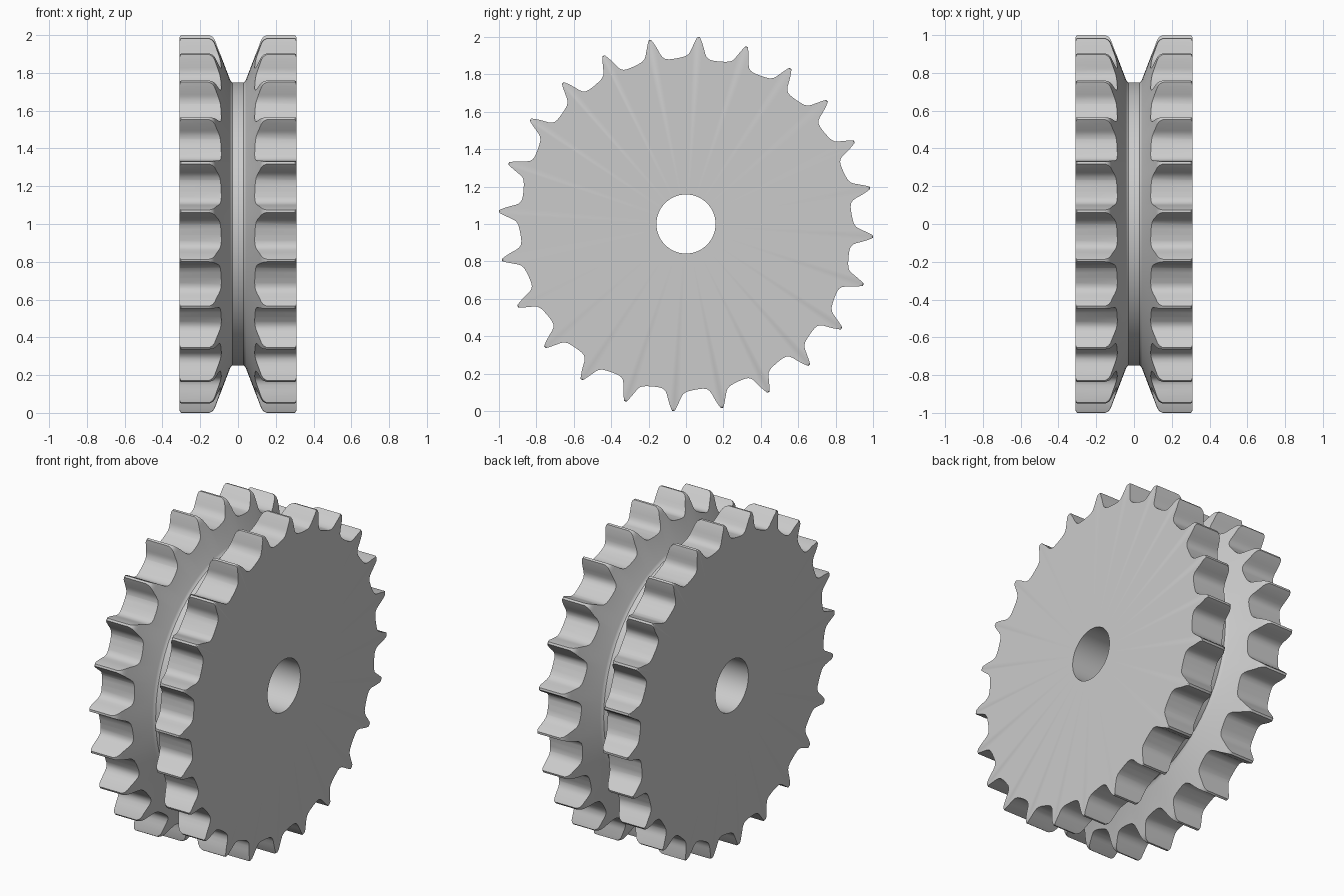
import bpy, bmesh
from math import sin, cos, radians, pi
from mathutils import Matrix, Vector

if "Cube" in bpy.data.objects:
    bpy.data.objects.remove(bpy.data.objects["Cube"])

TEETH = 24
PITCH = 360 / TEETH
FIRST_TIP = 3.9
HALF_WIDTH = 0.31
BORE = 0.158

steel = bpy.data.materials.new("plain_grey_steel")
steel.use_nodes = True
GREY = (0.6, 0.6, 0.6, 1)
steel.diffuse_color = GREY
steel.node_tree.nodes["Principled BSDF"].inputs["Base Color"].default_value = GREY


def make_object(name, bm):
    bmesh.ops.recalc_face_normals(bm, faces=bm.faces)
    mesh = bpy.data.meshes.new(name)
    bm.to_mesh(mesh)
    bm.free()
    mesh.materials.append(steel)
    obj = bpy.data.objects.new(name, mesh)
    bpy.context.collection.objects.link(obj)
    return obj


def revolve(name, profile, steps):
    """Turn a closed (x, radius) outline around the x axis."""
    bm = bmesh.new()
    rings = [[bm.verts.new((x, r * sin(2 * pi * i / steps), 1 + r * cos(2 * pi * i / steps)))
              for x, r in profile] for i in range(steps)]
    n = len(profile)
    for i in range(steps):
        a, b = rings[i], rings[(i + 1) % steps]
        for j in range(n):
            k = (j + 1) % n
            bm.faces.new((a[j], a[k], b[k], b[j]))
    return make_object(name, bm)


# Turned body: two flanges, V groove with a narrow flat floor, centre bore
half = [(0.0, 0.75), (0.03, 0.75), (0.037, 0.755), (0.043, 0.766),
        (0.117, 0.96), (0.124, 0.978), (0.134, 0.992), (0.15, 1.001), (0.165, 1.004),
        (HALF_WIDTH - 0.012, 1.004), (HALF_WIDTH - 0.004, 0.998), (HALF_WIDTH, 0.986)]
outline = [(-x, r) for x, r in reversed(half[1:])] + half
outline += [(HALF_WIDTH, BORE), (-HALF_WIDTH, BORE)]
sprocket = revolve("double_sprocket", outline, 192)

# Tooth outline for one pitch: degrees past the tip, radius
tooth = [(0.35, 1.002), (0.8, 0.987), (1.4, 0.965), (2.0, 0.94), (2.5, 0.917),
         (3.1, 0.9), (4.0, 0.889), (5.2, 0.885), (7.2, 0.886), (9.4, 0.891),
         (11.0, 0.898), (12.0, 0.909), (12.7, 0.928), (13.3, 0.952),
         (14.1, 0.984), (14.6, 1.002)]
bm = bmesh.new()
ring = []
for t in range(TEETH):
    for deg, r in tooth:
        a = radians(FIRST_TIP + t * PITCH + deg)
        ring.append(bm.verts.new((-0.5, r * sin(a), 1 + r * cos(a))))
cap = bm.faces.new(ring)
new = bmesh.ops.extrude_face_region(bm, geom=[cap])["geom"]
bmesh.ops.translate(bm, vec=(1, 0, 0), verts=[v for v in new if isinstance(v, bmesh.types.BMVert)])
cutter = make_object("tooth_cutter", bm)
cutter.hide_render = True

# Keep only what lies inside the toothed outline
mod = sprocket.modifiers.new("teeth", 'BOOLEAN')
mod.operation = 'INTERSECT'
mod.solver = 'EXACT'
mod.object = cutter
bpy.ops.object.select_all(action='DESELECT')
sprocket.select_set(True)
bpy.context.view_layer.objects.active = sprocket
bpy.ops.object.modifier_apply(modifier=mod.name)
bpy.data.objects.remove(cutter)
bpy.ops.object.shade_smooth_by_angle(angle=radians(30))
